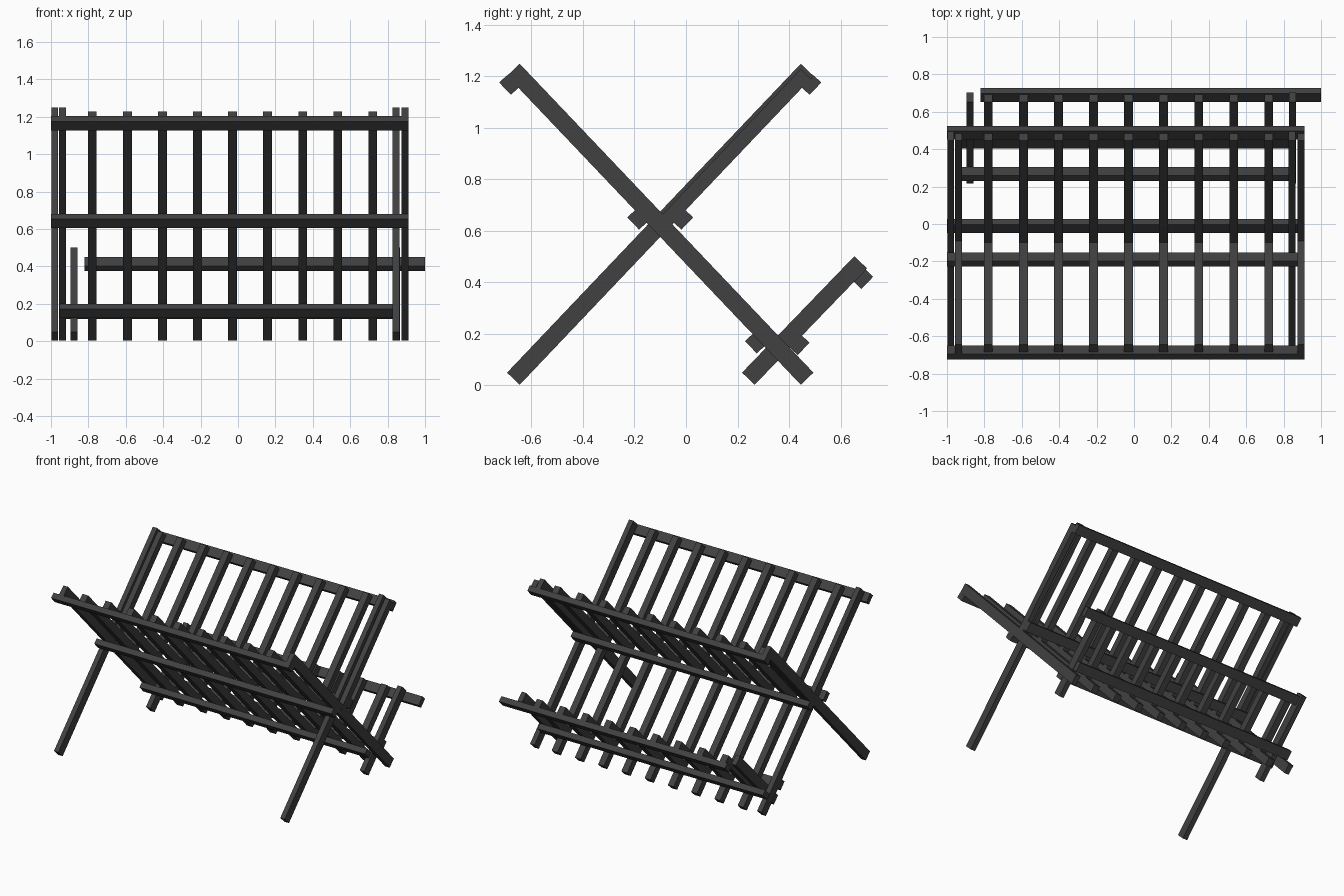
import bpy
import math
from mathutils import Vector

default = bpy.data.objects.get("Cube")
if default:
    bpy.data.objects.remove(default, do_unlink=True)

charcoal = bpy.data.materials.new("charcoal")
charcoal.use_nodes = True
COLOR = (0.052, 0.052, 0.052, 1)
charcoal.diffuse_color = COLOR
charcoal.node_tree.nodes["Principled BSDF"].inputs["Base Color"].default_value = COLOR

HALF = 0.034           # half depth of a leg
LEG_W, SLAT_W = 0.036, 0.047
RAIL_W, RAIL_T = 0.066, 0.04
SLAT_X = [-0.779 + 0.1875 * i for i in range(9)]


class Panel:
    """A leaning frame running from its top end down to its foot."""

    def __init__(self, name, top, foot):
        self.name = name
        self.top = Vector((0, *top))
        run = Vector((0, *foot)) - self.top
        self.length = run.length
        self.dir = run.normalized()
        self.under = Vector((0, self.dir.z, -self.dir.y))
        if self.under.z > 0:
            self.under.negate()
        self.angle = math.atan2(self.dir.z, self.dir.y)

    def bar(self, part, x, along, depth):
        """Box from ranges across, down the slope and through the panel."""
        mid = [(a + b) / 2 for a, b in (x, along, depth)]
        place = self.top + self.dir * mid[1] + self.under * mid[2]
        place.x = mid[0]
        bpy.ops.mesh.primitive_cube_add(size=1, location=place,
                                        rotation=(self.angle, 0, 0))
        ob = bpy.context.object
        ob.name = f"{self.name}_{part}"
        ob.scale = [b - a for a, b in (x, along, depth)]
        ob.data.materials.append(charcoal)

    def legs(self, xs):
        for x in xs:
            self.bar("leg", (x - LEG_W / 2, x + LEG_W / 2),
                     (0, self.length), (-HALF, HALF))

    def slats(self, xs, end, width=SLAT_W):
        for x in xs:
            self.bar("slat", (x - width / 2, x + width / 2),
                     (0.015, end), (-0.02, HALF))

    def rail(self, x, along):
        self.bar("rail", x, (along - RAIL_W / 2, along + RAIL_W / 2),
                 (HALF, HALF + RAIL_T))


LONG = (-1.0, 0.912)
SHORT = (-0.955, 0.862)
CROSSING = 0.827

# Full slatted panel, high at the front and low at the back
front = Panel("front_panel", (-0.67, 1.225), (0.47, 0.026))
front.legs([-0.938, 0.893])
front.slats(SLAT_X, front.length)
front.rail(LONG, 0.031)
front.rail(LONG, 0.753)
front.rail(SHORT, 1.416)

# Opposite panel, slatted only above the crossing
back = Panel("back_panel", (0.47, 1.225), (-0.67, 0.026))
back.legs([-0.98, 0.845])
back.slats(SLAT_X, CROSSING)
back.slats([-0.938, 0.893], CROSSING, 0.038)
back.rail(LONG, 0.031)
back.rail(LONG, 0.753)

# Small rear panel with a sideways shifted top rail
rear = Panel("rear_panel", (0.678, 0.478), (0.242, 0.026))
rear.legs([-0.877, 0.848])
rear.slats(SLAT_X, rear.length - 0.169)
rear.rail((-0.822, 1.0), 0.04)
rear.rail(SHORT, rear.length - 0.232)
